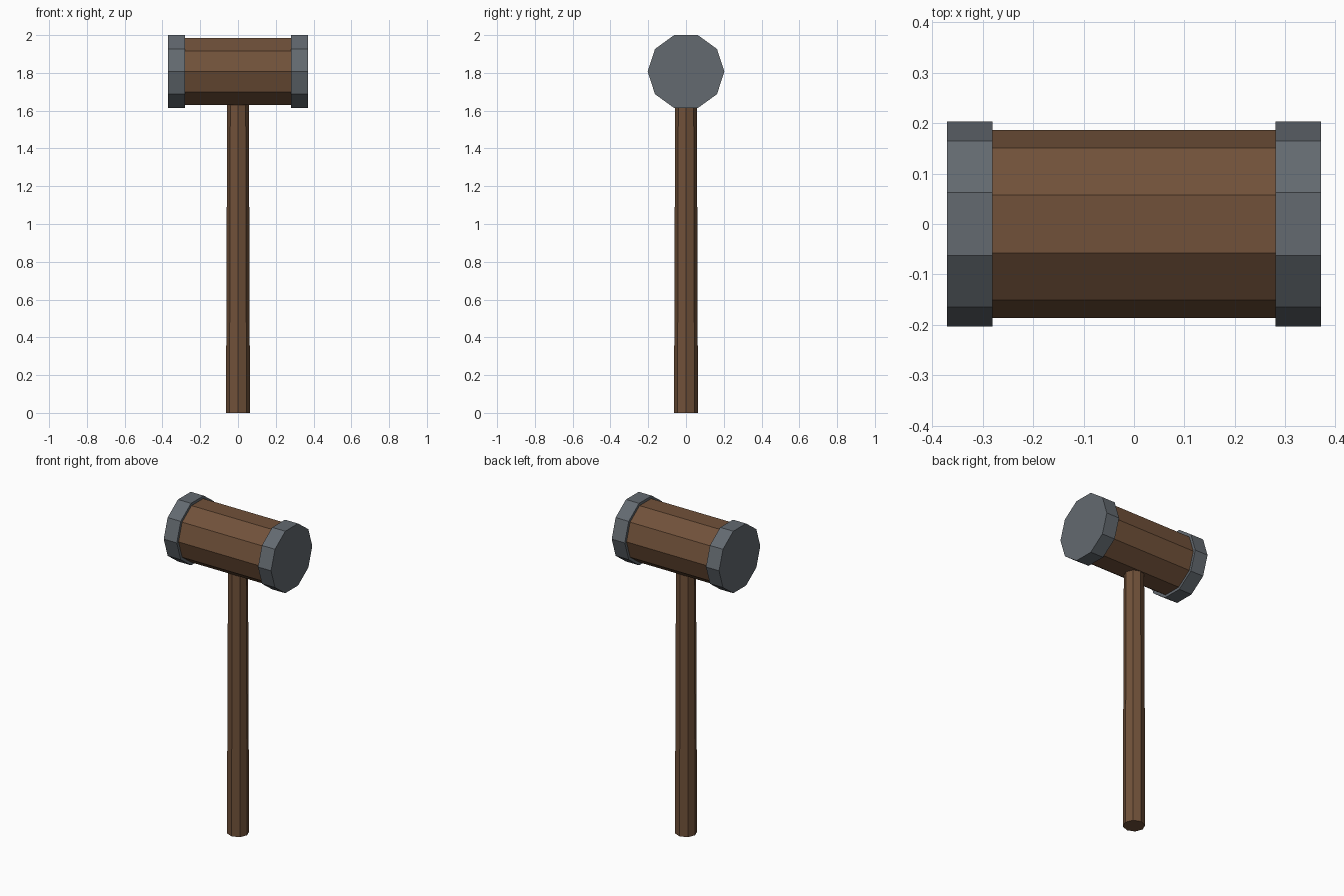
import bpy
import math

cube = bpy.data.objects.get("Cube")
if cube:
    bpy.data.objects.remove(cube, do_unlink=True)


def make_material(name, color):
    mat = bpy.data.materials.new(name)
    mat.use_nodes = True
    mat.diffuse_color = color
    mat.node_tree.nodes["Principled BSDF"].inputs["Base Color"].default_value = color
    return mat


wood = make_material("brown wood", (0.165, 0.083, 0.042, 1))
iron = make_material("grey iron", (0.125, 0.143, 0.162, 1))


def prism(name, sides, r_start, r_end, length, center, mat, along_x=False):
    """Flat-shaded prism, along z or turned to lie along x."""
    bpy.ops.mesh.primitive_cone_add(
        vertices=sides, radius1=r_start, radius2=r_end, depth=length, location=center,
        rotation=(0, math.pi / 2 if along_x else 0, 0))
    obj = bpy.context.object
    obj.name = name
    obj.data.materials.append(mat)
    bpy.ops.object.transform_apply(location=False, rotation=True, scale=True)
    return obj


HEAD_Z = 1.807
HANDLE_TOP = 1.66

# Slightly tapered octagonal handle
prism("handle", 8, 0.0635, 0.0575, HANDLE_TOP, (0, 0, HANDLE_TOP / 2), wood)

# Ten-sided wooden head with points to front and back
prism("head_barrel", 10, 0.186, 0.186, 0.58, (0, 0, HEAD_Z), wood, True)

# Iron striking caps on both ends
for side, name in ((1, "left_cap"), (-1, "right_cap")):
    prism(name, 10, 0.203, 0.203, 0.09, (side * 0.325, 0, HEAD_Z), iron, True)
